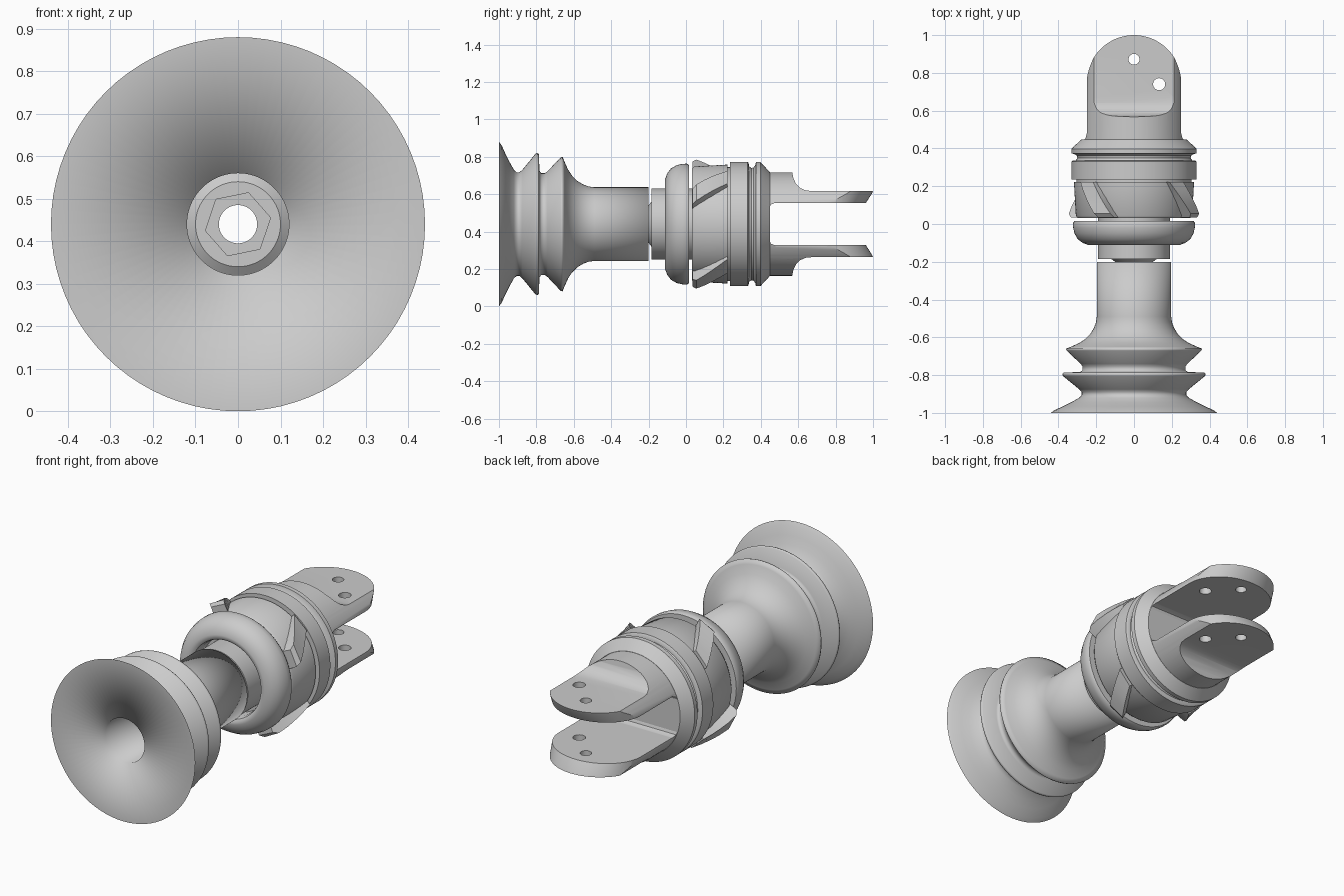
import bpy, bmesh
from math import pi, cos, sin, radians

if "Cube" in bpy.data.objects:
    bpy.data.objects.remove(bpy.data.objects["Cube"])

ZC = 0.44   # height of the common axis, which runs along y


def finish(name, bm, angle=35):
    bmesh.ops.recalc_face_normals(bm, faces=bm.faces[:])
    me = bpy.data.meshes.new(name)
    bm.to_mesh(me)
    bm.free()
    ob = bpy.data.objects.new(name, me)
    bpy.context.collection.objects.link(ob)
    smooth(ob, angle)
    return ob


def smooth(ob, angle=35):
    bpy.ops.object.select_all(action='DESELECT')
    ob.select_set(True)
    bpy.context.view_layer.objects.active = ob
    bpy.ops.object.shade_smooth_by_angle(angle=radians(angle))


def lathe(name, profile, seg=80, angle=35):
    """Revolve a closed (y, radius) loop around the axis; radius 0 closes the end."""
    bm = bmesh.new()
    rings = []
    for y, r in profile:
        if r == 0:
            rings.append([bm.verts.new((0, y, ZC))] * seg)
        else:
            rings.append([bm.verts.new((r * cos(2 * pi * i / seg), y, ZC + r * sin(2 * pi * i / seg)))
                          for i in range(seg)])
    for a, b in zip(rings, rings[1:] + rings[:1]):
        for i in range(seg):
            j = (i + 1) % seg
            vs = list(dict.fromkeys((a[i], a[j], b[j], b[i])))
            if len(vs) > 2:
                bm.faces.new(vs)
    return finish(name, bm, angle)


def loft(name, sections):
    """Skin a stack of equally sized polygons and cap both ends."""
    bm = bmesh.new()
    rows = [[bm.verts.new(p) for p in s] for s in sections]
    n = len(rows[0])
    for s, e in zip(rows, rows[1:]):
        for i in range(n):
            bm.faces.new((s[i], s[(i + 1) % n], e[(i + 1) % n], e[i]))
    bm.faces.new(rows[0])
    bm.faces.new(rows[-1])
    return finish(name, bm)


def prism(name, pts, offset):
    """Extrude a polygon of 3D points by an offset vector."""
    return loft(name, [pts, [tuple(a + b for a, b in zip(p, offset)) for p in pts]])


def boolean(ob, cutter, op='DIFFERENCE'):
    mod = ob.modifiers.new('cut', 'BOOLEAN')
    mod.operation, mod.object, mod.solver = op, cutter, 'EXACT'
    dg = bpy.context.evaluated_depsgraph_get()
    me = bpy.data.meshes.new_from_object(ob.evaluated_get(dg))
    ob.modifiers.clear()
    ob.data = me
    bpy.data.objects.remove(cutter)


# Bellows suction cup: lip, two folds, tubular neck, bore, shallow front face
lathe('bellows_cup', [
    (-1, .44), (-.985, .42), (-.965, .375), (-.945, .335), (-.92, .29), (-.905, .277), (-.89, .277),
    (-.875, .29), (-.805, .376), (-.795, .38), (-.787, .374), (-.783, .285), (-.775, .272), (-.755, .272),
    (-.74, .283), (-.67, .357), (-.66, .36), (-.65, .335), (-.63, .29), (-.61, .26), (-.58, .23),
    (-.55, .212), (-.52, .201), (-.49, .197), (-.2, .197), (-.2, .12), (-.985, .12)], angle=100)

# Fitting body: sleeve, neck, nut barrel, grooved rings, through bore
body = lathe('fitting_body', [
    (-.2, .045), (-.2, .1), (-.185, .12), (-.185, .19), (.033, .19), (.033, .3), (.045, .308),
    (.222, .318), (.222, .305),
    (.236, .305), (.236, .332), (.33, .332), (.335, .325), (.337, .308), (.35, .3), (.362, .303),
    (.37, .315), (.374, .332), (.398, .332), (.448, .278), (.448, .045)])
# Hexagonal key socket
boolean(body, prism('socket_cutter', [(.078 * cos(i * pi / 3 + .2), -.3, ZC + .078 * sin(i * pi / 3 + .2))
                                      for i in range(6)], (0, .25, 0)))
smooth(body)

# Rounded collar with a recess around the sleeve
lathe('rounded_collar', [
    (.015, .185), (.015, .317), (.005, .323), (-.02, .322), (-.05, .315), (-.08, .298), (-.1, .272),
    (-.112, .24), (-.112, .225), (-.104, .213), (-.085, .207), (-.02, .205), (-.02, .185)])

# Four helical grip lugs around the nut
LUG = [(.034, .35), (.055, .367), (.1, .362), (.14, .355), (.18, .348), (.222, .34)]
for k in range(4):
    sections = []
    for y, r in LUG:
        t = (y - .034) / .188
        a = radians(25 + 23 * t + 90 * k)
        w = radians(7.5 + t)
        sections.append([(rr * cos(a + d), y, ZC + rr * sin(a + d))
                         for rr, d in ((.285, -w * 1.3), (r, -w), (r, w), (.285, w * 1.3))])
    loft(f'grip_lug_{k + 1}', sections)


def plan(z, tip):
    """Round-ended plan outline of the fork at height z."""
    pts = [(-.268, .44), (.268, .44), (.256, .455), (.25, .48)]
    pts += [(.25 * cos(pi * i / 40), .75 + tip * sin(pi * i / 40)) for i in range(41)]
    return [(x, y, z) for x, y in pts + [(-.25, .48), (-.256, .455)]]


# Two mirrored fork prongs: side profile x rounded chamfered plan x round barrel, with pin holes
SIDE = [(.43, .05), (.448, .09), (.453, .104), (.475, .113), (1.1, .113), (1.1, .177), (.67, .177),
        (.64, .18), (.61, .193), (.588, .215), (.574, .245), (.566, .285), (.43, .285)]
for name, s in (('upper_prong', 1), ('lower_prong', -1)):
    prong = prism(name, [(-.3, y, ZC + s * z) for y, z in SIDE], (.6, 0, 0))
    outline = loft('plan_cutter', [plan(ZC + s * z, tip) for z, tip in
                                   ((.02, .21), (.113, .212), (.165, .245), (.177, .25), (.4, .25))])
    boolean(prong, outline, 'INTERSECT')
    boolean(prong, lathe('barrel_cutter', [(.3, 0), (.3, .277), (1.1, .277), (1.1, 0)]), 'INTERSECT')
    for x, y, r in ((0, .872, .029), (.133, .74, .032)):
        hole = [(x + r * cos(pi * i / 12), y + r * sin(pi * i / 12), ZC - .5) for i in range(24)]
        boolean(prong, prism('pin_hole_cutter', hole, (0, 0, 1)))
    smooth(prong)
